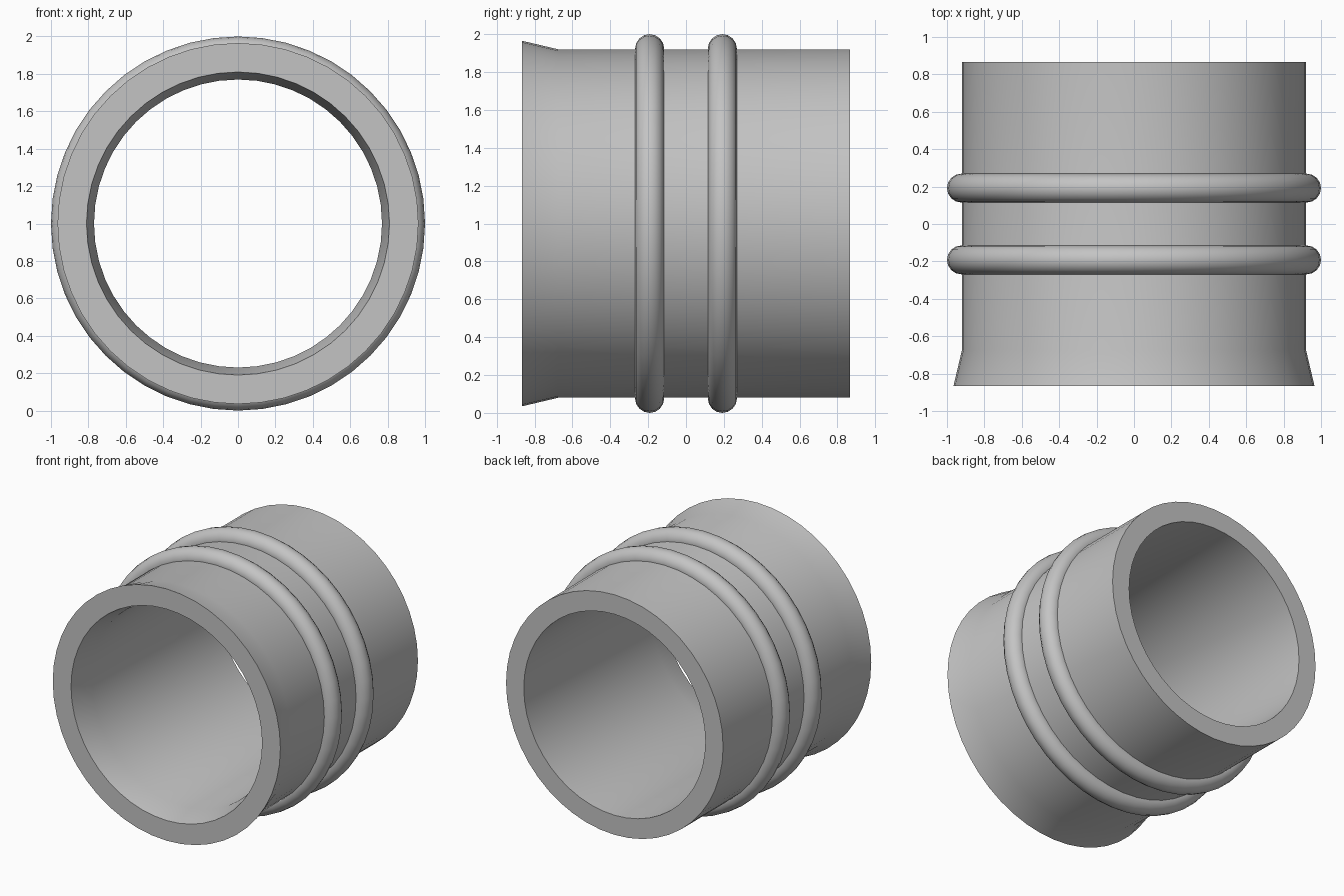
import bpy
import bmesh
import math
from mathutils import Matrix, Vector

cube = bpy.data.objects.get("Cube")
if cube:
    bpy.data.objects.remove(cube, do_unlink=True)

SEGMENTS = 48
RING_SIDES = 16
RING_RADIUS = 0.077

grey = bpy.data.materials.new("plain grey")
grey.use_nodes = True
colour = (0.55, 0.55, 0.55, 1)
grey.diffuse_color = colour
grey.node_tree.nodes["Principled BSDF"].inputs["Base Color"].default_value = colour


def lathe(name, profile):
    """Revolve a closed (radius, y) profile around the horizontal axis."""
    bm = bmesh.new()
    loops = []
    for i in range(SEGMENTS):
        turn = Matrix.Rotation(math.tau * i / SEGMENTS, 3, "Y")
        loops.append([bm.verts.new(turn @ Vector((r, y, 0))) for r, y in profile])
    count = len(profile)
    for i in range(SEGMENTS):
        a, b = loops[i], loops[(i + 1) % SEGMENTS]
        for j in range(count):
            k = (j + 1) % count
            bm.faces.new((a[j], a[k], b[k], b[j]))
    bmesh.ops.recalc_face_normals(bm, faces=bm.faces)
    mesh = bpy.data.meshes.new(name)
    bm.to_mesh(mesh)
    bm.free()
    mesh.materials.append(grey)
    obj = bpy.data.objects.new(name, mesh)
    obj.location.z = 1
    bpy.context.collection.objects.link(obj)
    bpy.ops.object.select_all(action="DESELECT")
    obj.select_set(True)
    bpy.context.view_layer.objects.active = obj
    bpy.ops.object.shade_smooth_by_angle(angle=math.radians(35))
    return obj


# Thick-walled tube with a flared front mouth
lathe("flared_tube", [(0.965, -0.865), (0.92, -0.675), (0.92, 0.865),
                      (0.77, 0.865), (0.77, -0.675), (0.81, -0.865)])

# Two round bands around the middle
for name, y in (("front_band", -0.192), ("back_band", 0.192)):
    angles = [math.tau * i / RING_SIDES for i in range(RING_SIDES)]
    lathe(name, [(1 - RING_RADIUS + RING_RADIUS * math.cos(a),
                  y + RING_RADIUS * math.sin(a)) for a in angles])
